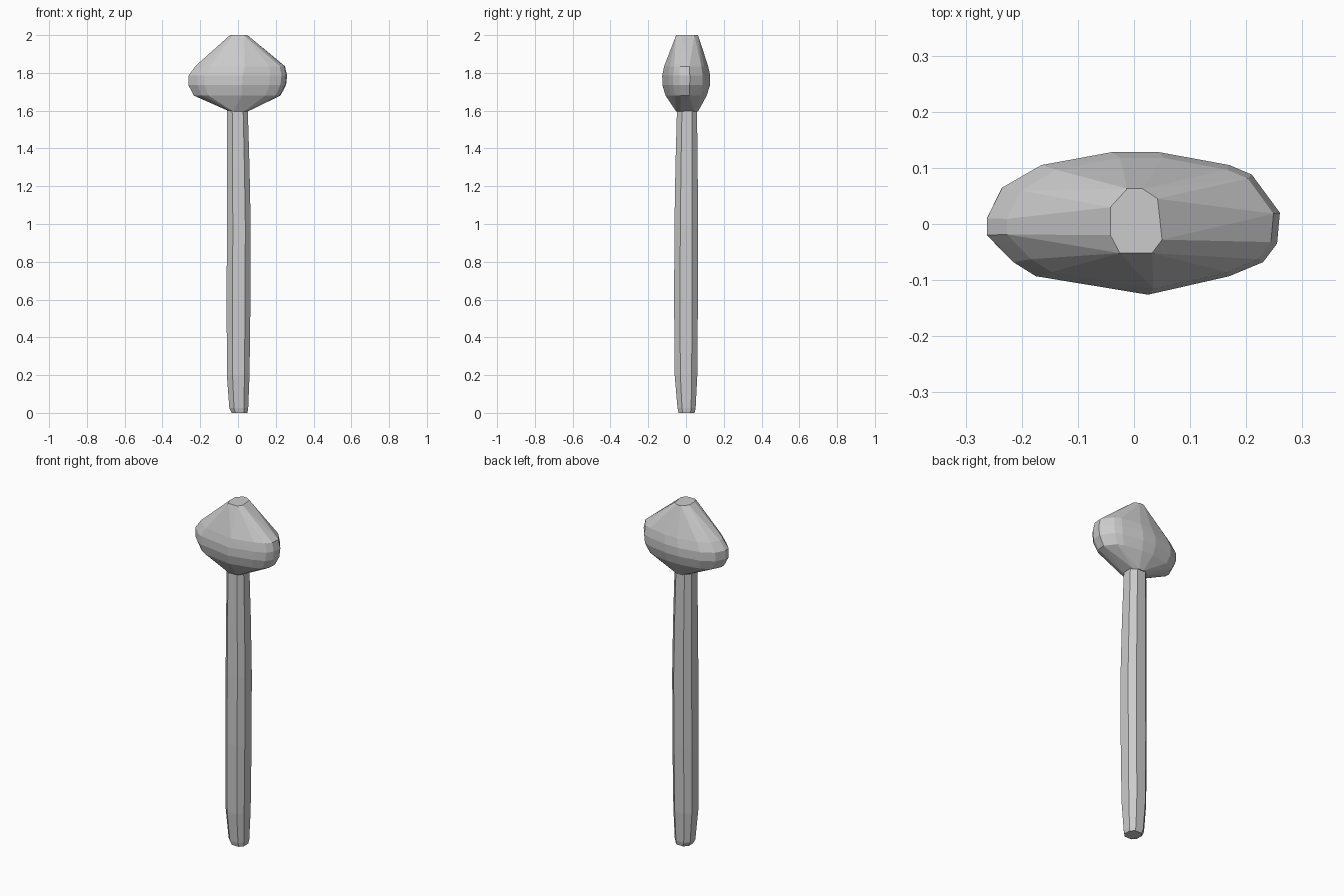
import bpy
import bmesh

cube = bpy.data.objects.get("Cube")
if cube:
    bpy.data.objects.remove(cube, do_unlink=True)

stone = bpy.data.materials.new("pale_grey")
stone.use_nodes = True
stone.diffuse_color = (0.6, 0.6, 0.6, 1)
stone.node_tree.nodes["Principled BSDF"].inputs["Base Color"].default_value = (0.6, 0.6, 0.6, 1)


def finish(bm, name):
    bmesh.ops.recalc_face_normals(bm, faces=bm.faces)
    mesh = bpy.data.meshes.new(name)
    bm.to_mesh(mesh)
    bm.free()
    mesh.materials.append(stone)
    obj = bpy.data.objects.new(name, mesh)
    bpy.context.collection.objects.link(obj)
    return obj


def ring(bm, outline, z, sx=1, sy=1, cx=0, cy=0):
    return [bm.verts.new((cx + x * sx, cy + y * sy, z)) for x, y in outline]


# Hammer head: faceted convex stone tapering to a small flat cap at each end
cap = [(-.042, .03), (-.012, .063), (.015, .063), (.042, .045),
       (.05, -.028), (.032, -.052), (-.025, -.052), (-.042, -.02)]
belly = [(-.262, .01), (-.235, .065), (-.165, .105), (-.04, .128),
         (.045, .128), (.17, .105), (.21, .088), (.26, .02),
         (.255, -.035), (.23, -.068), (.17, -.093), (.025, -.126),
         (-.04, -.115), (-.175, -.093), (-.215, -.068), (-.262, -.02)]
bm = bmesh.new()
ring(bm, cap, 2.0)
for z, sx, sy, cx in [(1.835, .91, .92, .012), (1.785, 1, 1, 0),
                      (1.735, .99, .99, -.003), (1.68, .88, .86, -.004)]:
    ring(bm, belly, z, sx, sy, cx)
ring(bm, cap, 1.595)
hull = bmesh.ops.convex_hull(bm, input=bm.verts)
bmesh.ops.delete(bm, geom=[v for v in bm.verts if not v.link_faces], context='VERTS')
finish(bm, "hammer_head")

# Handle: slightly swollen eight-sided shaft with a chamfered butt
octagon = [(-1, -.5), (-.5, -1), (.55, -1), (1, -.5),
           (1, .5), (.5, 1), (-.5, 1), (-1, .5)]
sections = [(0, .042, .042, .008, .003), (.025, .05, .048, .004, .003),
            (.2, .06, .06, .001, 0), (.6, .063, .063, .003, 0),
            (1.0, .063, .062, .004, .001), (1.3, .06, .059, .001, .003),
            (1.6, .055, .053, -.003, .005)]
bm = bmesh.new()
rings = [ring(bm, octagon, *s) for s in sections]
for low, high in zip(rings, rings[1:]):
    for i in range(8):
        j = (i + 1) % 8
        bm.faces.new((low[i], low[j], high[j], high[i]))
bm.faces.new(rings[0][::-1])
bm.faces.new(rings[-1])
finish(bm, "handle")
